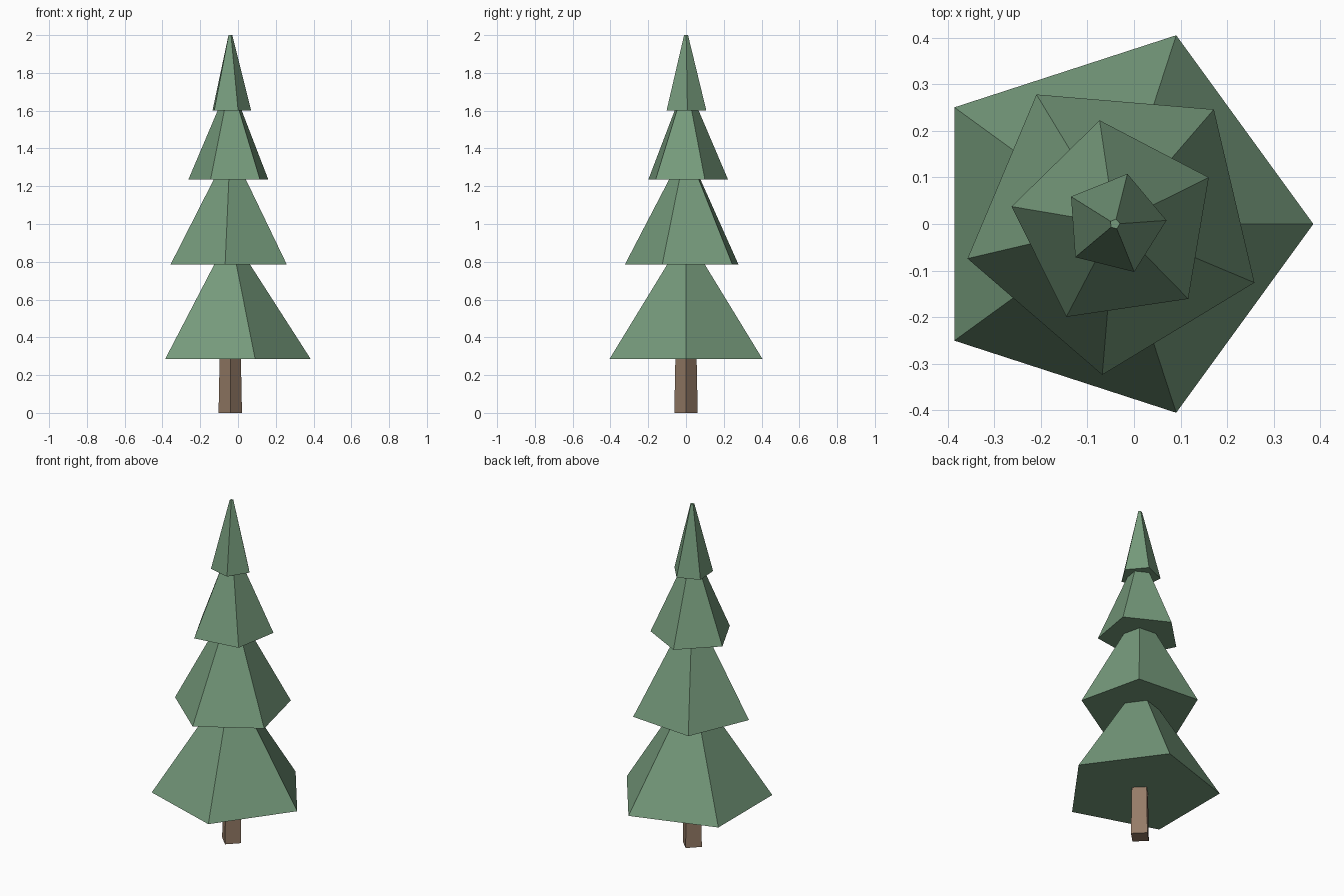
import bpy
import math

cube = bpy.data.objects.get("Cube")
if cube:
    bpy.data.objects.remove(cube, do_unlink=True)


def make_material(name, rgb):
    mat = bpy.data.materials.new(name)
    mat.use_nodes = True
    color = (*rgb, 1.0)
    mat.diffuse_color = color
    mat.node_tree.nodes["Principled BSDF"].inputs["Base Color"].default_value = color
    return mat


needle_green = make_material("needle green", (0.18, 0.325, 0.2))
bark_brown = make_material("bark brown", (0.3, 0.2, 0.135))

AXIS_X = -0.041  # the trunk axis sits slightly off centre


def tapered_prism(name, sides, r_bottom, r_top, z_bottom, z_top, angle, mat):
    """Closed flat-sided frustum with its first corner at the given angle from +x."""
    bpy.ops.mesh.primitive_cone_add(
        vertices=sides, radius1=r_bottom, radius2=r_top, depth=z_top - z_bottom,
        location=(AXIS_X, 0, (z_bottom + z_top) / 2),
        rotation=(0, 0, math.radians(angle - 90)))
    obj = bpy.context.object
    obj.name = name
    obj.data.materials.append(mat)
    return obj


# Trunk: four-sided, corners facing front, back, left and right
tapered_prism("trunk", 4, 0.062, 0.056, 0.0, 0.3, 0, bark_brown)

# Foliage tiers, each a twisted five-sided frustum
tiers = [
    ("bottom_branches", 0.426, 0.105, 0.285, 0.785, 0),
    ("lower_branches", 0.325, 0.09, 0.785, 1.235, -22.8),
    ("upper_branches", 0.225, 0.068, 1.235, 1.6, 26.4),
    ("tree_tip", 0.111, 0.011, 1.6, 2.0, 4),
]
for name, r_bottom, r_top, z_bottom, z_top, angle in tiers:
    tapered_prism(name, 5, r_bottom, r_top, z_bottom, z_top, angle, needle_green)
